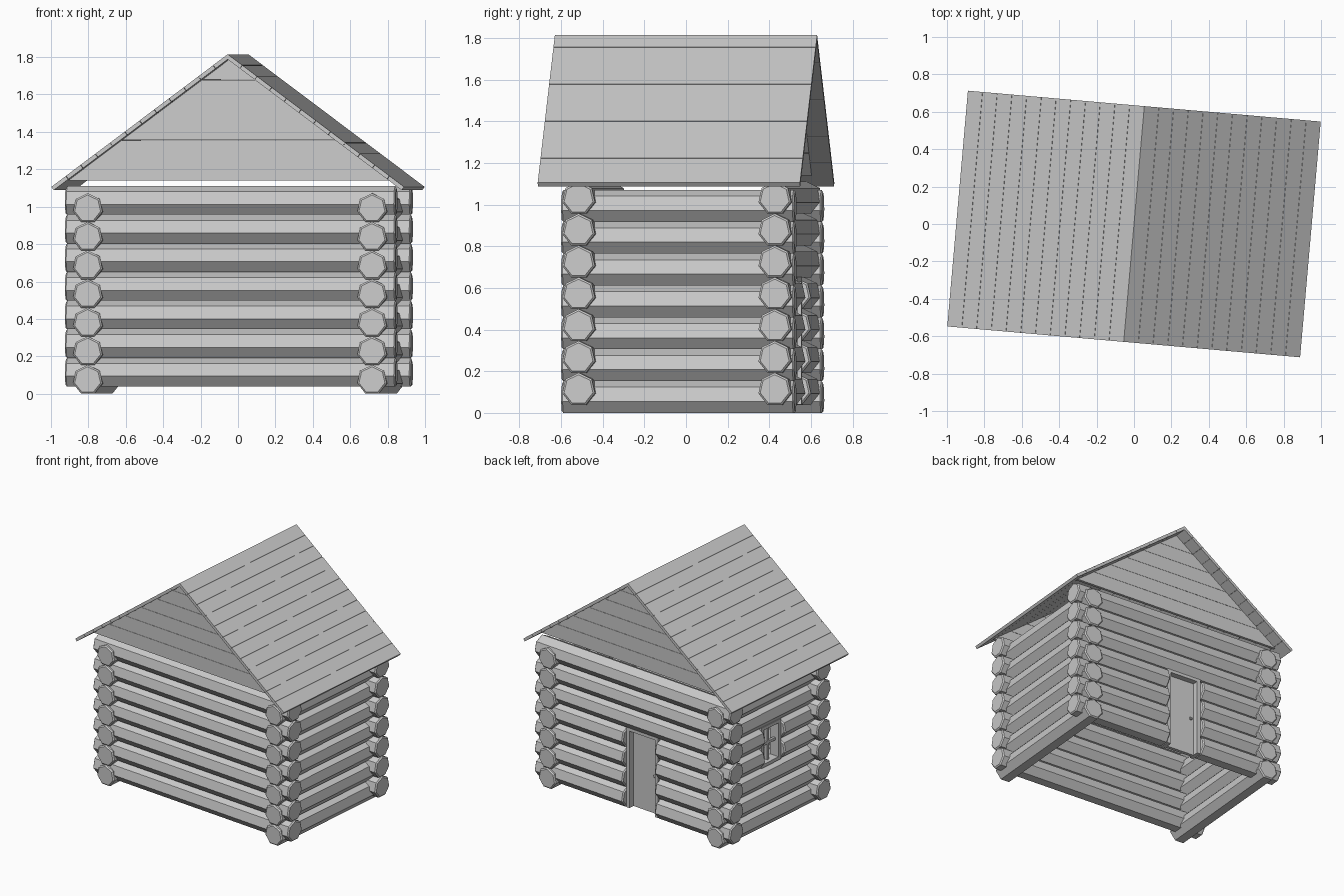
import bpy, bmesh, math
from mathutils import Matrix, Vector

if "Cube" in bpy.data.objects:
    bpy.data.objects.remove(bpy.data.objects["Cube"])

TURN = Matrix.Rotation(math.radians(-5), 4, 'Z')   # whole cabin is turned slightly
WALLS = Matrix.Translation((0.005, 0.032, 0)) @ TURN
R, STEP = 0.081, 0.153                             # log radius, row height
WX, WY = 0.763, 0.473                              # wall centre lines
LX, LY = 0.887, 0.562                              # half log lengths
ROWS = 7


def finish(bm, name, matrix):
    bmesh.ops.recalc_face_normals(bm, faces=bm.faces)
    me = bpy.data.meshes.new(name)
    bm.to_mesh(me)
    bm.free()
    ob = bpy.data.objects.new(name, me)
    bpy.context.collection.objects.link(ob)
    ob.matrix_world = matrix
    return ob


def add_log(bm, axis, a, b, side, z):
    """Seven-sided log from a to b along an axis, with chamfered ends."""
    rings = []
    for t, s in ((a, .88), (a + .008, 1), (b - .008, 1), (b, .88)):
        ring = []
        for k in range(7):
            ang = math.radians(90) + k * math.tau / 7
            u, v = side + R * s * math.cos(ang), z + R * s * math.sin(ang)
            ring.append(bm.verts.new((t, u, v) if axis == 'x' else (u, t, v)))
        rings.append(ring)
    for p, q in zip(rings, rings[1:]):
        for k in range(7):
            j = (k + 1) % 7
            bm.faces.new((p[k], p[j], q[j], q[k]))
    bm.faces.new(rings[0])
    bm.faces.new(rings[-1])


def log_wall(name, axis, side, half, z0, cut_rows=(), gap=None):
    bm = bmesh.new()
    for i in range(ROWS):
        z = z0 + i * STEP
        if i in cut_rows:
            add_log(bm, axis, -half, gap[0], side, z)
            add_log(bm, axis, gap[1], half, side, z)
        else:
            add_log(bm, axis, -half, half, side, z)
    return finish(bm, name, WALLS)


def add_box(bm, lo, hi, m=Matrix()):
    lo, hi = Vector(lo), Vector(hi)
    mat = m @ Matrix.Translation((lo + hi) / 2) @ Matrix.Diagonal((*(hi - lo), 1))
    bmesh.ops.create_cube(bm, size=1, matrix=mat)


def boxes(name, items, matrix=WALLS):
    bm = bmesh.new()
    for lo, hi in items:
        add_box(bm, lo, hi)
    return finish(bm, name, matrix)


# Log walls: door opening in the back, window opening in the left
ZX, ZY = 0.112, 0.073
D0, D1, DTOP = -0.205, 0.085, 0.66
W0, W1, WZ0, WZ1 = -0.105, 0.105, 0.455, 0.765
log_wall("front_wall", 'x', -WY, LX, ZX)
log_wall("back_wall", 'x', WY, LX, ZX, range(4), (D0, D1))
log_wall("right_wall", 'y', WX, LY, ZY)
log_wall("left_wall", 'y', -WX, LY, ZY, (3, 4), (W0, W1))

# Door with frame and knob
f = 0.03
boxes("door_frame", [
    ((D0, .42, .04), (D0 + f, .51, DTOP)),
    ((D1 - f, .42, .04), (D1, .51, DTOP)),
    ((D0 + f, .42, DTOP - f), (D1 - f, .51, DTOP))])
boxes("door", [((D0 + f, .44, .04), (D1 - f, .465, DTOP - f))])
bm = bmesh.new()
bmesh.ops.create_icosphere(bm, subdivisions=1, radius=.013,
                           matrix=Matrix.Translation((D0 + f + .03, .475, .33)))
finish(bm, "door_knob", WALLS)

# Window frame with crossed bars
x0, x1, w = -WX - .04, -WX + .04, .025
zm = (WZ0 + WZ1) / 2
boxes("window_frame", [
    ((x0, W0, WZ0), (x1, W0 + w, WZ1)),
    ((x0, W1 - w, WZ0), (x1, W1, WZ1)),
    ((x0, W0 + w, WZ0), (x1, W1 - w, WZ0 + w)),
    ((x0, W0 + w, WZ1 - w), (x1, W1 - w, WZ1)),
    ((-WX - .012, -.01, WZ0 + w), (-WX + .012, .01, WZ1 - w)),
    ((-WX - .01, W0 + w, zm - .01), (-WX + .01, W1 - w, zm + .01))])

# Roof planks, twelve on each slope
HALF, DEPTH, APEX, EAVE, T = 0.948, 0.6325, 1.815, 1.105, 0.022
slope = math.atan2(APEX - EAVE, HALF)
length = math.hypot(HALF, APEX - EAVE)
N = 12
for side, name in ((1, "right_roof"), (-1, "left_roof")):
    bm = bmesh.new()
    m = Matrix.Translation((0, 0, APEX)) @ Matrix.Rotation(side * slope, 4, 'Y')
    for i in range(N):
        a, b = i * length / N, (i + 1) * length / N - .0015
        add_box(bm, (min(side * a, side * b), -DEPTH, -T),
                (max(side * a, side * b), DEPTH, 0), m)
    finish(bm, name, TURN)

# Gable boards, trimmed to the roof slope
BASE, PEAK, M = 1.14, APEX - T / math.cos(slope), 6
for y, name in ((-.52, "front_gable"), (.52, "back_gable")):
    bm = bmesh.new()
    h = (PEAK - BASE) / M
    for i in range(M):
        z0, z1 = BASE + i * h, BASE + (i + 1) * h - .0015
        w0, w1 = ((PEAK - z) / math.tan(slope) for z in (z0, z1))
        outline = [(-w0, z0), (w0, z0), (w1, z1), (-w1, z1)]
        face = bm.faces.new([bm.verts.new((x, y - .01, z)) for x, z in outline])
        ext = bmesh.ops.extrude_face_region(bm, geom=[face], use_keep_orig=True)
        vs = [v for v in ext["geom"] if isinstance(v, bmesh.types.BMVert)]
        bmesh.ops.translate(bm, vec=(0, .02, 0), verts=vs)
    finish(bm, name, TURN)
